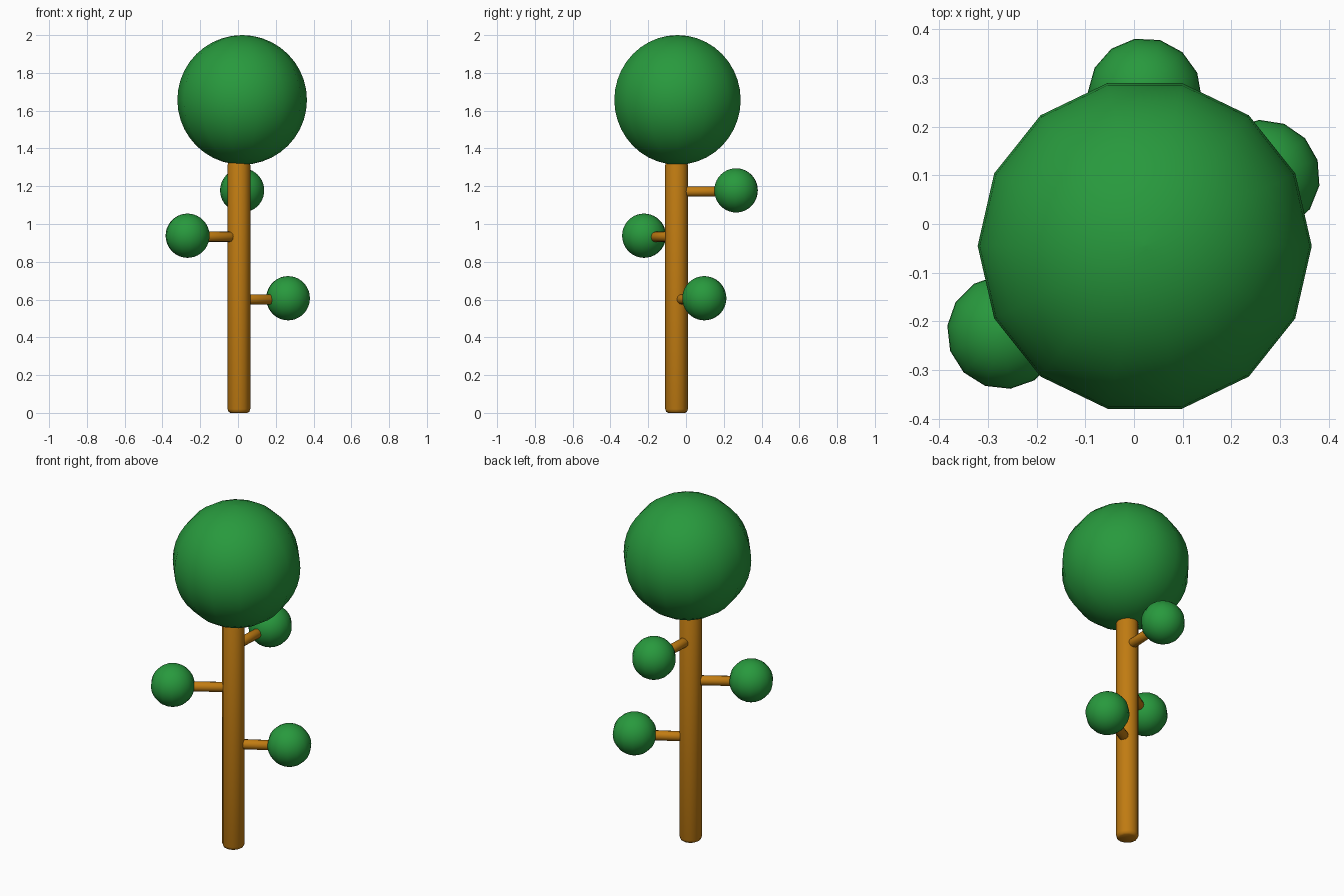
import bpy, math
from mathutils import Matrix, Vector

if "Cube" in bpy.data.objects:
    bpy.data.objects.remove(bpy.data.objects["Cube"])


def make_material(name, rgb):
    m = bpy.data.materials.new(name)
    m.diffuse_color = (*rgb, 1)
    m.use_nodes = True
    m.node_tree.nodes["Principled BSDF"].inputs["Base Color"].default_value = m.diffuse_color
    return m


leaf = make_material("leaf_green", (0.021, 0.32, 0.047))
bark = make_material("bark_brown", (0.53, 0.20, 0.006))


def lathe(name, profile, sides, material, matrix, angle):
    """Turn (radius, height) points around local z; end points are closed."""
    verts, faces, n = [], [], len(profile)
    for r, z in profile:
        for i in range(sides):
            a = 2 * math.pi * i / sides
            verts.append((r * math.cos(a), r * math.sin(a), z))
    for k in range(n - 1):
        for i in range(sides):
            j = (i + 1) % sides
            faces.append((k * sides + i, k * sides + j,
                          (k + 1) * sides + j, (k + 1) * sides + i))
    faces.append(tuple(reversed(range(sides))))
    faces.append(tuple(range((n - 1) * sides, n * sides)))
    mesh = bpy.data.meshes.new(name)
    mesh.from_pydata(verts, [], faces)
    mesh.transform(matrix)
    mesh.materials.append(material)
    ob = bpy.data.objects.new(name, mesh)
    bpy.context.collection.objects.link(ob)
    bpy.ops.object.select_all(action='DESELECT')
    ob.select_set(True)
    bpy.context.view_layer.objects.active = ob
    bpy.ops.object.shade_smooth_by_angle(angle=math.radians(angle))
    return ob


def ball(name, centre, radius, turn=0.0):
    rings = 20
    prof = [(radius * max(math.sin(math.pi * k / rings), 0.01),
             -radius * math.cos(math.pi * k / rings)) for k in range(rings + 1)]
    return lathe(name, prof, 14, leaf,
                 Matrix.Translation(centre) @ Matrix.Rotation(turn, 4, 'Z'), 40)


# Trunk with softened ends
lathe("trunk", [(0.045, 0), (0.055, 0.006), (0.06, 0.02),
                (0.06, 1.313), (0.055, 1.327), (0.045, 1.333)],
      12, bark, Matrix.Translation((0.005, -0.05, 0)), 50)

# Crown
ball("crown", (0.022, -0.045, 1.657), 0.343)

# Side branches, each with a small leaf ball
branches = [("back", (0.022, 0.265, 1.178)),
            ("left", (-0.267, -0.222, 0.938)),
            ("right", (0.265, 0.097, 0.607))]
for name, c in branches:
    centre = Vector(c)
    start = Vector((0.007, -0.05, centre.z - 0.006))
    d = centre - start
    d.z = 0
    turn = math.atan2(d.y, d.x) - math.pi / 2
    ball(name + "_leaf_ball", centre, 0.117, turn)
    place = Matrix.Translation(start) @ d.to_track_quat('Z', 'Y').to_matrix().to_4x4()
    lathe(name + "_branch", [(0.022, 0), (0.027, 0.006),
                             (0.027, d.length - 0.08), (0.022, d.length - 0.074)],
          12, bark, place, 50)
